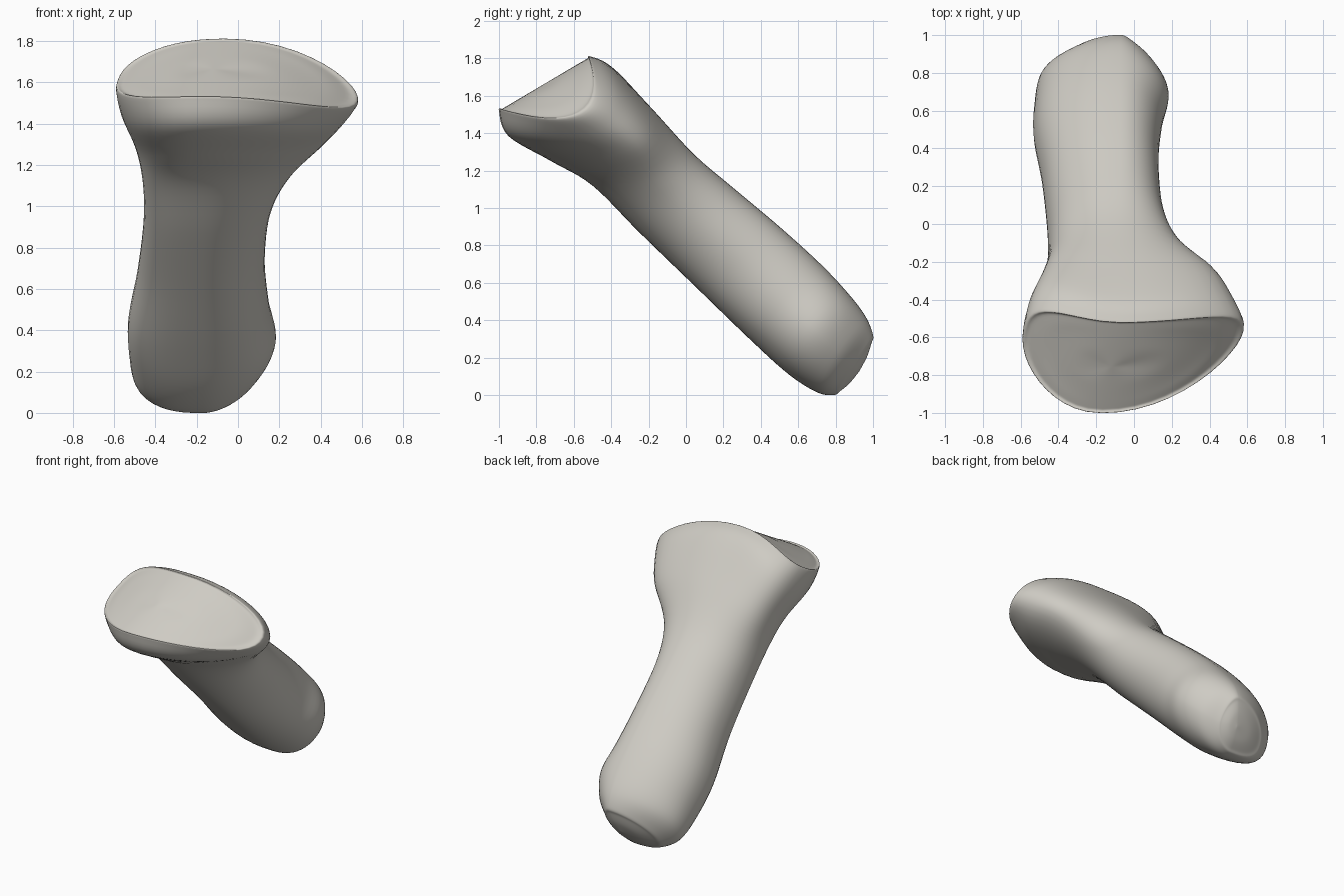
import bpy, bmesh
from math import sin, cos, pi
from mathutils import Vector

cube = bpy.data.objects.get("Cube")
if cube:
    bpy.data.objects.remove(cube, do_unlink=True)

SIDES = 48
STEPS = 6


def section(top, bottom, side, xs, square, drop=0.0):
    """Cross-section key points: top, left edge, bottom, right edge, plus squareness."""
    ridge_x, keel_x = -0.07, -0.17
    return [Vector((ridge_x, *top)),
            Vector((xs[0], side[0], side[1] + drop)),
            Vector((keel_x, *bottom)),
            Vector((xs[1], side[0], side[1] - drop)),
            Vector((square, 0, 0))]


def reach(d, w, is_side):
    """Part of the way to a key point; the sides sweep back quadratically."""
    bend = w * w if is_side else w
    return Vector((d.x * w, d.y * bend, d.z * bend))


def shrink(keys, s, bulge=0.0):
    """Smaller copy of an end section, pushed outward to make a domed end."""
    mid = (keys[0] + keys[2]) / 2
    push = Vector((0, bulge, -bulge))
    return [mid + reach(k - mid, s, i % 2) + push
            for i, k in enumerate(keys[:4])] + [keys[4]]


def blend(a, b, c, d, t):
    """Smooth curve from b to c."""
    return (b * 2 + (c - a) * t + (a * 2 - b * 5 + c * 4 - d) * t * t
            + (b * 3 - a - c * 3 + d) * t ** 3) / 2


def ring(keys):
    """Closed loop of points through the four key points of a section."""
    mid = (keys[0] + keys[2]) / 2
    square = keys[4].x
    powers = (square, 0.85, 1.0, square + 0.2)
    points = []
    for i in range(SIDES):
        quarter, step = divmod(i, SIDES // 4)
        angle = step / (SIDES // 4) * pi / 2
        p = powers[quarter]
        start, end = keys[quarter] - mid, keys[(quarter + 1) % 4] - mid
        points.append(mid + reach(start, max(cos(angle), 0) ** p, quarter % 2)
                      + reach(end, max(sin(angle), 0) ** p, quarter % 2 == 0))
    return points


# Sections from the flared head down to the rounded foot
rim = section((-0.51, 1.81), (-1.0, 1.52), (-0.56, 1.55), (-0.585, 0.58), 0.75, 0.05)
body = [
    section((-0.4, 1.755), (-0.95, 1.385), (-0.44, 1.46), (-0.56, 0.53), 0.8, 0.03),
    section((-0.19, 1.54), (-0.72, 1.25), (-0.29, 1.32), (-0.49, 0.43), 0.85),
    section((0.04, 1.29), (-0.5, 1.12), (-0.18, 1.14), (-0.455, 0.25), 0.85),
    section((0.25, 1.11), (-0.25, 0.87), (0.0, 0.96), (-0.45, 0.155), 0.83),
    section((0.5, 0.9), (0.05, 0.58), (0.28, 0.72), (-0.48, 0.125), 0.83),
    section((0.72, 0.7), (0.35, 0.29), (0.5, 0.49), (-0.525, 0.145), 0.83),
    section((0.87, 0.54), (0.55, 0.11), (0.67, 0.33), (-0.52, 0.18), 0.87),
    section((0.96, 0.42), (0.7, 0.015), (0.8, 0.21), (-0.49, 0.11), 0.95),
    section((1.0, 0.32), (0.79, 0.0), (0.87, 0.14), (-0.39, 0.01), 1.0),
]
head = [shrink(rim, s) for s in (0.02, 0.4, 0.75, 0.93)]
foot = [shrink(body[-1], s, b) for s, b in ((0.8, 0.012), (0.45, 0.026), (0.02, 0.032))]
sections = head + [rim] + body + foot

# Interpolated rings
rings = []
last = len(sections) - 1
for i in range(last):
    four = [sections[min(max(i + j, 0), last)] for j in (-1, 0, 1, 2)]
    for n in range(STEPS):
        rings.append(ring([blend(*k, n / STEPS) for k in zip(*four)]))
rings.append(ring(sections[-1]))

# Skin the rings into one closed surface
bm = bmesh.new()
loops = [[bm.verts.new(p) for p in r] for r in rings]
for a, b in zip(loops, loops[1:]):
    for i in range(SIDES):
        j = (i + 1) % SIDES
        bm.faces.new((a[i], a[j], b[j], b[i]))
bm.faces.new(loops[0])
bm.faces.new(loops[-1])
bmesh.ops.recalc_face_normals(bm, faces=bm.faces)
mesh = bpy.data.meshes.new("flared_shaft")
bm.to_mesh(mesh)
bm.free()
shaft = bpy.data.objects.new("flared_shaft", mesh)
bpy.context.collection.objects.link(shaft)

# Single warm grey material
grey = bpy.data.materials.new("warm_grey")
grey.use_nodes = True
colour = (0.62, 0.6, 0.55, 1)
grey.diffuse_color = colour
grey.node_tree.nodes["Principled BSDF"].inputs["Base Color"].default_value = colour
mesh.materials.append(grey)

bpy.ops.object.select_all(action="DESELECT")
shaft.select_set(True)
bpy.context.view_layer.objects.active = shaft
bpy.ops.object.shade_smooth_by_angle(angle=pi / 3)
